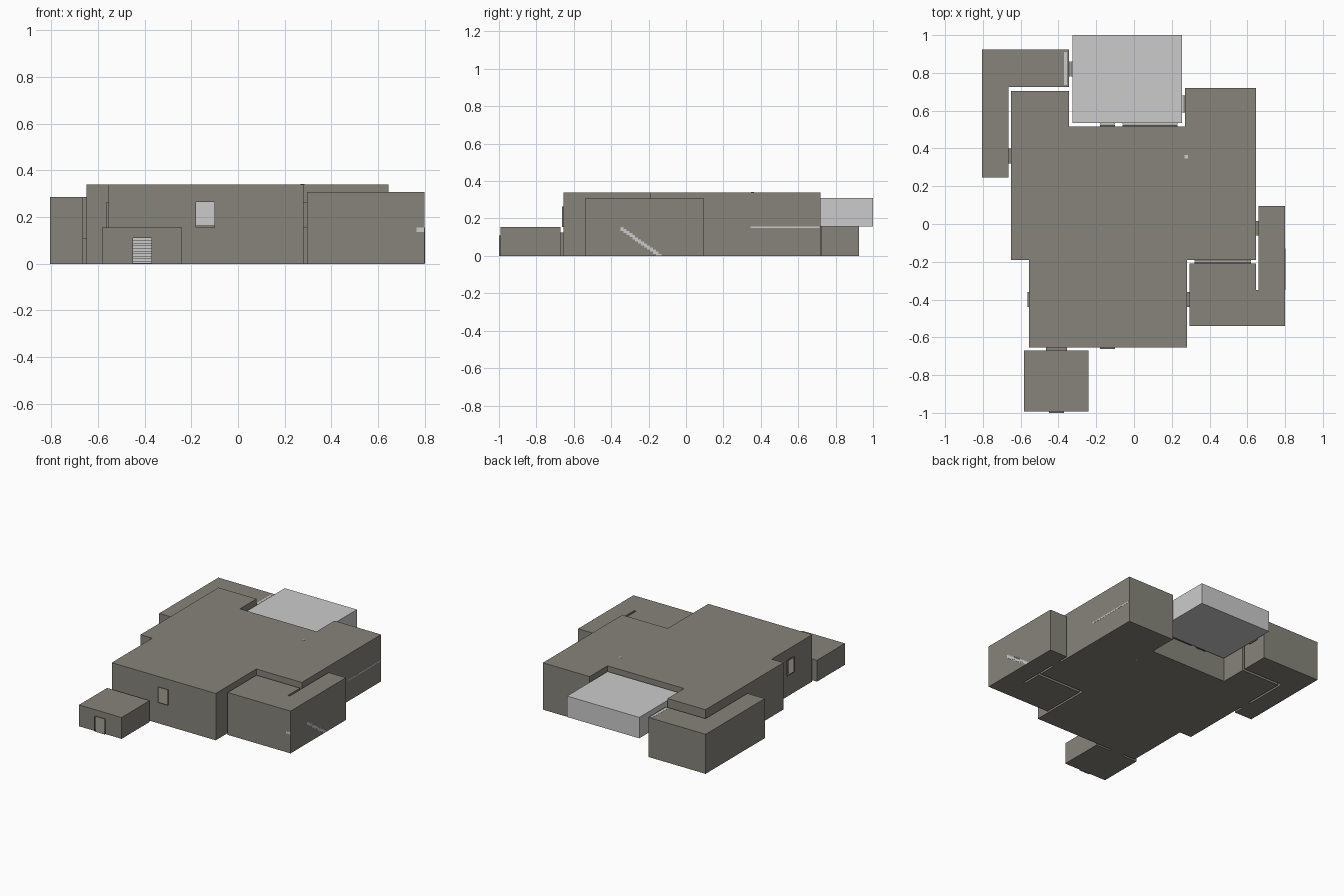
import bpy, bmesh

if "Cube" in bpy.data.objects:
    bpy.data.objects.remove(bpy.data.objects["Cube"])

dark = bpy.data.materials.new("dark_wall")
dark.diffuse_color = (0.24, 0.23, 0.195, 1)
dark.use_nodes = True
dark.node_tree.nodes["Principled BSDF"].inputs["Base Color"].default_value = dark.diffuse_color


def finish(name, bm, mat=None):
    bmesh.ops.remove_doubles(bm, verts=bm.verts, dist=1e-5)
    me = bpy.data.meshes.new(name)
    bm.to_mesh(me)
    bm.free()
    ob = bpy.data.objects.new(name, me)
    bpy.context.collection.objects.link(ob)
    if mat:
        me.materials.append(mat)
    return ob


def quad(bm, *pts):
    bm.faces.new([bm.verts.new(p) for p in pts])


def room(name, outline, z0, z1, holes, mat=None, lip=0.008):
    """Shell with floor and ceiling; holes = {edge: [(from, to, bottom, top)]}, each with a jamb."""
    bm = bmesh.new()
    bm.faces.new([bm.verts.new((x, y, z1)) for x, y in outline])
    bm.faces.new([bm.verts.new((x, y, z0)) for x, y in reversed(outline)])
    for i, p in enumerate(outline):
        q = outline[(i + 1) % len(outline)]
        axis = 0 if abs(q[0] - p[0]) > abs(q[1] - p[1]) else 1
        sign = 1 if q[axis] > p[axis] else -1
        out = -sign if axis == 0 else sign

        def pt(a, z, d=0.0):
            c = p[1 - axis] + d * out
            return (a, c, z) if axis == 0 else (c, a, z)

        cuts = holes.get(i, [])
        us = sorted({p[axis], q[axis], *[u for h in cuts for u in h[:2]]})
        zs = sorted({z0, z1, *[z for h in cuts for z in h[2:]]})
        for a, b in zip(us, us[1:]):
            for c, d in zip(zs, zs[1:]):
                mu, mz = (a + b) / 2, (c + d) / 2
                if any(h[0] < mu < h[1] and h[2] < mz < h[3] for h in cuts):
                    continue
                s, e = (a, b) if sign > 0 else (b, a)
                quad(bm, pt(s, c), pt(e, c), pt(e, d), pt(s, d))
        # opening jambs
        for a, b, c, d in cuts:
            ring = [(a, c), (b, c), (b, d), (a, d)]
            for r, s in zip(ring, ring[1:] + ring[:1]):
                quad(bm, pt(*r), pt(*s), pt(*s, lip), pt(*r, lip))
    return finish(name, bm, mat)


def box(bm, x0, x1, y0, y1, z0, z1):
    vs = bmesh.ops.create_cube(bm, size=1)["verts"]
    for v in vs:
        v.co = (x0 if v.co.x < 0 else x1, y0 if v.co.y < 0 else y1, z0 if v.co.z < 0 else z1)


def slab(name, *dims):
    bm = bmesh.new()
    box(bm, *dims)
    return finish(name, bm)


def stairs(name, x0, x1, y_low, y_high, height, n=14, t=0.022):
    bm = bmesh.new()
    for i in range(n):
        a, b = [y_low + (y_high - y_low) * k / n for k in (i, i + 1)]
        top = height * (i + 1) / n
        box(bm, x0, x1, min(a, b), max(a, b), max(0.001, top - t), top)
    return finish(name, bm)


UP = (0.165, 0.265)       # upper level openings
WIN = (0.155, 0.265)      # windows
LOW = (0.0, 0.11)         # ground level doors

# Large central hall
room("main_hall",
     [(-.555, -.655), (.28, -.655), (.28, -.19), (.645, -.19), (.645, .72), (.27, .72),
      (.27, .515), (-.345, .515), (-.345, .705), (-.65, .705), (-.65, -.19), (-.555, -.19)],
     0, .34,
     {0: [(-.18, -.1, *WIN), (-.465, -.355, 0, .125)],
      1: [(-.44, -.36, *WIN)],
      2: [(.32, .62, *UP)],
      3: [(-.06, .015, *LOW)],
      5: [(.59, .68, *UP)],
      6: [(-.18, -.1, *UP), (-.06, .23, *UP)],
      9: [(.32, .40, *LOW)],
      11: [(-.44, -.36, *WIN)]}, dark)

# Right stairwell
room("right_stairwell",
     [(.295, -.54), (.8, -.54), (.8, .095), (.66, .095), (.66, -.35), (.645, -.35),
      (.645, -.21), (.295, -.21)], 0, .307,
     {3: [(-.06, .015, *LOW)], 6: [(.32, .62, *UP)], 7: [(-.44, -.36, *WIN)]}, dark)

# Left rear stairwell
room("left_stairwell",
     [(-.805, .245), (-.665, .245), (-.665, .725), (-.345, .725), (-.345, .925), (-.805, .925)],
     0, .287, {1: [(.32, .40, *LOW)], 3: [(.78, .86, *UP)]}, dark)

# Small entrance room
room("entrance_room", [(-.582, -.992), (-.24, -.992), (-.24, -.67), (-.582, -.67)], 0, .155,
     {0: [(-.45, -.37, *LOW)], 2: [(-.465, -.355, 0, .125)]}, dark)

# Raised light rear room
room("raised_room", [(-.325, .535), (.255, .535), (.255, 1.0), (-.325, 1.0)], .158, .31,
     {0: [(-.18, -.1, *UP), (-.06, .23, *UP)], 1: [(.59, .68, *UP)], 3: [(.78, .86, *UP)]})

# Stairs and landings, flush with the outer walls
stairs("right_stairs", .662, .801, -.13, -.35, .155)
slab("right_landing", .765, .7995, -.541, -.352, .137, .155)
stairs("hall_stairs", -.465, -.355, .1, .4, .155)
stairs("left_stairs", -.80, -.67, .45, .72, .155)
slab("left_landing", -.80, -.35, .73, .92, .145, .155)
slab("left_partition", -.37, -.355, .735, .91, .155, .288)
slab("hall_balcony", .275, .646, .345, .715, .148, .157)
slab("balcony_post", .267, .285, .348, .364, 0, .341)
